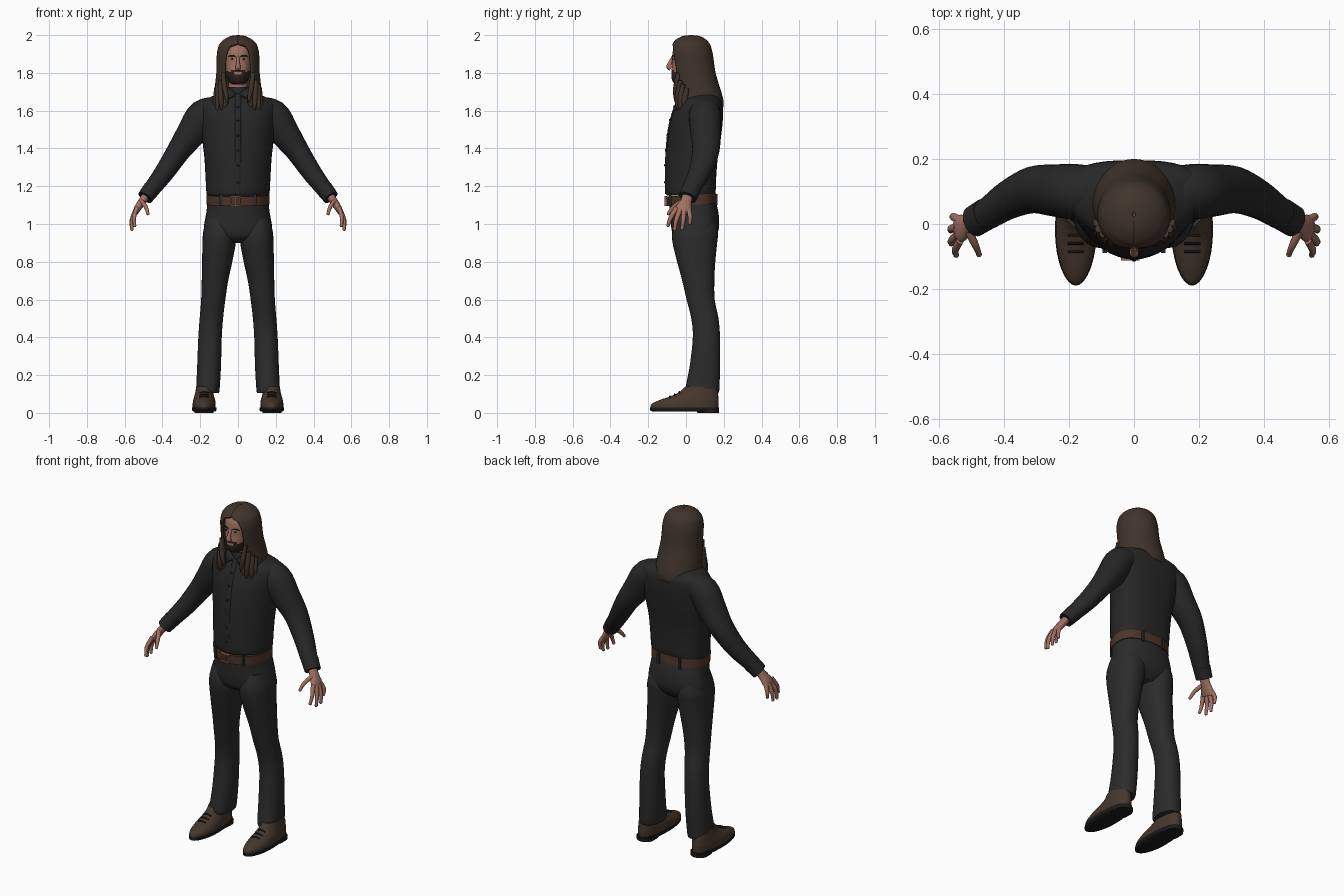
import bpy, bmesh, math
from mathutils import Vector, Matrix

old = bpy.data.objects.get("Cube")
if old:
    bpy.data.objects.remove(old)


def material(name, r, g, b):
    m = bpy.data.materials.new(name)
    m.use_nodes = True
    m.diffuse_color = (r, g, b, 1)
    bsdf = next(n for n in m.node_tree.nodes if n.type == "BSDF_PRINCIPLED")
    bsdf.inputs["Base Color"].default_value = (r, g, b, 1)
    bsdf.inputs["Roughness"].default_value = 0.8
    return m


SHIRT = material("charcoal shirt", .02, .02, .021)
TROUSERS = material("dark grey trousers", .024, .024, .024)
HAIR = material("brown hair", .052, .034, .024)
BEARD = material("dark beard", .025, .017, .014)
SKIN = material("skin", .36, .165, .12)
BELT = material("belt leather", .075, .036, .023)
SHOE = material("shoe leather", .06, .038, .026)
SOLE = material("black rubber", .012, .012, .012)
BUCKLE = material("copper buckle", .3, .13, .09)
EYE = material("eye white", .4, .33, .3)


def finish(name, bm, mats, mirror=False, rule=None, angle=50):
    bmesh.ops.recalc_face_normals(bm, faces=bm.faces[:])
    if rule:
        for f in bm.faces:
            f.material_index = rule(f.calc_center_median())
    me = bpy.data.meshes.new(name)
    bm.to_mesh(me)
    bm.free()
    me.shade_smooth()
    me.set_sharp_from_angle(angle=math.radians(angle))
    for m in mats:
        me.materials.append(m)
    ob = bpy.data.objects.new(name, me)
    bpy.context.scene.collection.objects.link(ob)
    if mirror:
        ob.modifiers.new("Mirror", "MIRROR").use_mirror_merge = False
    return ob


def blend(rows, steps):
    """Smooth curve through rows of numbers."""
    out = []
    for i in range(len(rows) - 1):
        a, b = rows[max(i - 1, 0)], rows[i]
        c, d = rows[i + 1], rows[min(i + 2, len(rows) - 1)]
        for s in range(steps):
            t = s / steps
            out.append([q + .5 * t * (r - p + t * (2*p - 5*q + 4*r - e + t * (3*(q - r) + e - p)))
                        for p, q, r, e in zip(a, b, c, d)])
    return out + [list(rows[-1])]


def skin_loops(loops, closed=True, caps=True):
    bm = bmesh.new()
    rings = [[bm.verts.new(p) for p in lp] for lp in loops]
    n = len(rings[0])
    for r0, r1 in zip(rings, rings[1:]):
        for i in range(n if closed else n - 1):
            j = (i + 1) % n
            bm.faces.new((r0[i], r0[j], r1[j], r1[i]))
    if caps:
        bm.faces.new(rings[0])
        bm.faces.new(rings[-1])
    return bm


def power(v, p):
    return math.copysign(abs(v) ** (2 / p), v)


def loft(name, rows, mats, cx=0, n=32, pf=2, pb=2, steps=4, wide=.6, tilt=0,
         opening=False, **kw):
    """Stack level rings; row = z, half width, front y, back y, (centre x or opening)."""
    loops = []
    for row in blend(rows, steps):
        z, rx, yf, yb = row[:4]
        rx = max(rx, .002)
        extra = row[4] if len(row) > 4 else cx
        yc = yf + (yb - yf) * wide
        t0 = math.asin(min(1, max(0, extra) / rx)) if opening else 0
        x0 = 0 if opening else extra
        loop = []
        for i in range(n):
            t = t0 + (math.tau - 2 * t0) * i / (n - 1 if opening else n)
            c, s = math.cos(t), math.sin(t)
            p, ry = (pf, yc - yf) if c > 0 else (pb, yb - yc)
            y = yc - ry * power(c, p)
            loop.append((x0 + rx * power(s, p), y, z + tilt * y))
        loops.append(loop)
    return finish(name, skin_loops(loops, not opening, not opening), mats, **kw)


def tube(name, rows, mat, n=20, steps=4, **kw):
    """Sweep an oval along a path; row = x, y, z, radius towards y, radius across."""
    rows = blend(rows, steps)
    pts = [Vector(r[:3]) for r in rows]
    loops = []
    for i, r in enumerate(rows):
        t = (pts[min(i + 1, len(pts) - 1)] - pts[max(i - 1, 0)]).normalized()
        u = (Vector((0, 1, 0)) - t * t.y).normalized()
        v = t.cross(u)
        loops.append([pts[i] + u * r[3] * math.cos(a) + v * r[4] * math.sin(a)
                      for a in (math.tau * k / n for k in range(n))])
    return finish(name, skin_loops(loops), [mat], **kw)


def ball(name, at, size, mat, **kw):
    bm = bmesh.new()
    m = Matrix.Translation(at) @ Matrix.Diagonal((*size, 1))
    bmesh.ops.create_uvsphere(bm, u_segments=14, v_segments=8, radius=1, matrix=m)
    return finish(name, bm, [mat], **kw)


def box(name, at, size, mat, **kw):
    bm = bmesh.new()
    m = Matrix.Translation(at) @ Matrix.Diagonal((*size, 1))
    bmesh.ops.create_cube(bm, size=1, matrix=m)
    return finish(name, bm, [mat], **kw)


# Shirt body
loft("shirt_body", [(1.15, .157, -.095, .145), (1.165, .167, -.108, .156), (1.25, .172, -.108, .16),
     (1.35, .178, -.105, .168), (1.45, .19, -.096, .184), (1.54, .202, -.082, .194),
     (1.6, .212, -.064, .196), (1.645, .2, -.045, .19), (1.675, .14, -.022, .165),
     (1.7, .08, -.008, .13)], [SHIRT], n=40, pf=1.9, pb=2.8)

# Button placket and buttons
tube("button_placket", [(0, -.101, 1.16, .01, .016), (0, -.104, 1.3, .008, .016), (0, -.095, 1.45, .008, .016),
     (0, -.078, 1.55, .008, .016), (0, -.044, 1.65, .008, .016), (0, -.02, 1.69, .008, .014)], SHIRT, n=8)
for z, y in ((1.22, -.112), (1.31, -.112), (1.39, -.108), (1.47, -.1), (1.55, -.086), (1.62, -.064)):
    ball("shirt_button", (0, y, z), (.007, .004, .007), SOLE)

# Collar band with two pointed flaps
loft("collar_band", [(1.675, .082, -.022, .12), (1.725, .062, -.012, .1)], [SHIRT], steps=1)
flap = bmesh.new()
corners = [(.006, -.03, 1.69), (.055, -.008, 1.73), (.085, -.012, 1.695), (.052, -.05, 1.665)]
flap.faces.new([flap.verts.new(c) for c in corners])
flap_ob = finish("collar_flap", flap, [SHIRT], mirror=True)
flap_ob.modifiers.new("Thickness", "SOLIDIFY").thickness = .01

# Sleeves and cuffs
tube("sleeve", [(.1, .1, 1.605, .075, .07), (.185, .1, 1.576, .085, .083), (.243, .103, 1.487, .08, .079),
     (.312, .105, 1.39, .072, .063), (.385, .075, 1.28, .06, .053), (.445, .035, 1.2, .05, .046),
     (.488, .01, 1.145, .045, .04)], SHIRT, n=28, mirror=True)
tube("cuff", [(.456, .03, 1.187, .05, .046), (.492, .008, 1.14, .049, .042)], SHIRT, n=28, steps=1, mirror=True)

# Hands: palm, four fingers, thumb
tube("palm", [(.475, .015, 1.165, .03, .024), (.507, .0, 1.12, .03, .021), (.53, -.012, 1.085, .042, .019),
     (.543, -.02, 1.06, .042, .014)], SKIN, mirror=True)
fingers = {"index_finger": ((.535, -.05, 1.085), (.55, -.08, 1.035), (.547, -.095, .992)),
           "middle_finger": ((.543, -.032, 1.075), (.562, -.052, 1.02), (.562, -.06, .972)),
           "ring_finger": ((.543, -.01, 1.075), (.563, -.015, 1.02), (.564, -.02, .976)),
           "little_finger": ((.535, .012, 1.08), (.556, .022, 1.04), (.555, .02, 1.005)),
           "thumb": ((.51, -.02, 1.12), (.488, -.065, 1.09), (.477, -.093, 1.055))}
for name, (a, b, c) in fingers.items():
    tube(name, [(*a, .014, .012), (*b, .012, .011), (*c, .009, .008)], SKIN, n=10, mirror=True)
    ball(name + "_tip", c, (.009, .009, .009), SKIN, mirror=True)

# Trousers
loft("trouser_seat", [(1.14, .158, -.092, .152), (1.06, .168, -.085, .172), (.98, .18, -.078, .174),
     (.93, .165, -.062, .155), (.9, .08, -.02, .125)], [TROUSERS], n=40, pf=2.2, pb=2.3)
loft("trouser_leg", [(1.03, .07, -.05, .15, .098), (.96, .086, -.072, .169, .098), (.9, .088, -.071, .165, .1),
     (.8, .08, -.047, .155, .11), (.7, .07, -.02, .15, .122), (.6, .064, .003, .152, .131),
     (.5, .062, .028, .172, .141), (.4, .062, .036, .18, .148), (.25, .063, .02, .18, .153),
     (.13, .062, -.003, .177, .159), (.105, .058, 0, .172, .159)], [TROUSERS],
     pf=2.2, pb=2.2, wide=.5, mirror=True)

# Belt, loops and buckle
loft("belt", [(1.1, .166, -.1, .163), (1.152, .168, -.104, .16)], [BELT], n=48, pf=2.1, pb=2.5,
     steps=1, tilt=.06)
for x, y in ((.09, -.083), (.07, .162)):
    box("belt_loop", (x, y, 1.128), (.014, .012, .062), TROUSERS, mirror=True)
for dz in (-.022, .022):
    box("buckle_bar", (-.012, -.107, 1.122 + dz), (.05, .012, .007), BUCKLE)
for dx in (-.025, 0, .025):
    box("buckle_post", (-.012 + dx, -.107, 1.122), (.007, .012, .05), BUCKLE)

# Shoes, soles, heels and laces
loft("shoe", [(.018, .06, -.186, .17), (.045, .061, -.184, .173), (.068, .058, -.14, .173),
     (.085, .053, -.09, .171), (.11, .047, -.035, .168), (.14, .042, -.005, .155)], [SHOE],
     cx=.179, wide=.45, pf=1.9, pb=2.4, mirror=True)
loft("sole", [(.008, .058, -.18, .172), (.014, .064, -.19, .176), (.028, .064, -.19, .176)], [SOLE],
     cx=.179, wide=.45, pf=1.9, pb=2.4, steps=1, mirror=True)
loft("heel", [(0, .05, .06, .174), (.02, .052, .055, .175)], [SOLE], cx=.179, pf=5, steps=1, mirror=True)
for y, z in ((-.085, .089), (-.06, .1), (-.035, .112)):
    tube("shoe_lace", [(.155, y, z - .006, .004, .004), (.179, y, z, .004, .004),
         (.203, y, z - .006, .004, .004)], SOLE, n=6, mirror=True)


# Head, with the beard around the jaw and mouth
def beard_rule(c):
    lips = abs(c.x) < .022 and 1.789 < c.z < 1.802
    cheek_line = 1.802 + .25 * max(0, abs(c.x) - .03)
    moustache = abs(c.x) < .035 and 1.804 < c.z < 1.816
    return 1 if c.y < .05 and (c.z < cheek_line or moustache) and not lips else 0


loft("head", [(1.738, .02, -.045, .03), (1.748, .044, -.066, .06), (1.775, .06, -.077, .09),
     (1.81, .07, -.077, .11), (1.85, .077, -.073, .115), (1.89, .08, -.073, .118), (1.93, .076, -.066, .115),
     (1.96, .062, -.045, .1), (1.98, .03, -.01, .06)], [SKIN, BEARD], n=72, pf=2.2, steps=6, rule=beard_rule)
loft("neck", [(1.66, .06, -.005, .1), (1.71, .052, -.004, .095), (1.77, .05, -.005, .09)], [SKIN])

# Face
tube("nose", [(0, -.068, 1.885, .008, .008), (0, -.083, 1.855, .01, .009), (0, -.09, 1.832, .014, .014),
     (0, -.08, 1.822, .012, .013)], SKIN, n=12)
ball("eye", (.03, -.064, 1.874), (.012, .006, .005), EYE, mirror=True)
ball("pupil", (.03, -.069, 1.874), (.005, .003, .005), BEARD, mirror=True)
tube("eyebrow", [(.014, -.071, 1.887, .004, .003), (.032, -.07, 1.892, .004, .004),
     (.05, -.058, 1.887, .004, .002)], BEARD, n=8, mirror=True)

# Long hair, open around the face
hair = loft("hair", [(2.0, .004, .02, .035, 0), (1.994, .042, -.02, .075, 0), (1.975, .077, -.055, .108, 0),
     (1.957, .095, -.07, .124, .004), (1.94, .104, -.08, .132, .045), (1.9, .112, -.087, .142, .066),
     (1.85, .113, -.083, .149, .072), (1.8, .115, -.076, .157, .073), (1.75, .12, -.066, .171, .07),
     (1.7, .125, -.066, .187, .064), (1.65, .128, -.068, .199, .058), (1.62, .125, -.07, .198, .065)],
     [HAIR], n=64, opening=True, wide=.5)
shell = hair.modifiers.new("Thickness", "SOLIDIFY")
shell.thickness, shell.offset = .014, -1

# Loose front locks
for x, y, top, tip_x, tip in ((.08, -.04, 1.8, .06, 1.64), (.095, -.03, 1.76, .088, 1.6),
                              (.108, -.015, 1.74, .11, 1.59), (.115, .005, 1.72, .122, 1.605)):
    tube("hair_lock", [(x, y, top, .012, .012), ((x + tip_x) / 2, y - .012, (top + tip) / 2, .016, .014),
         (tip_x, y - .014, tip + .03, .012, .011), (tip_x, y - .016, tip, .003, .002)], HAIR, n=10, mirror=True)
